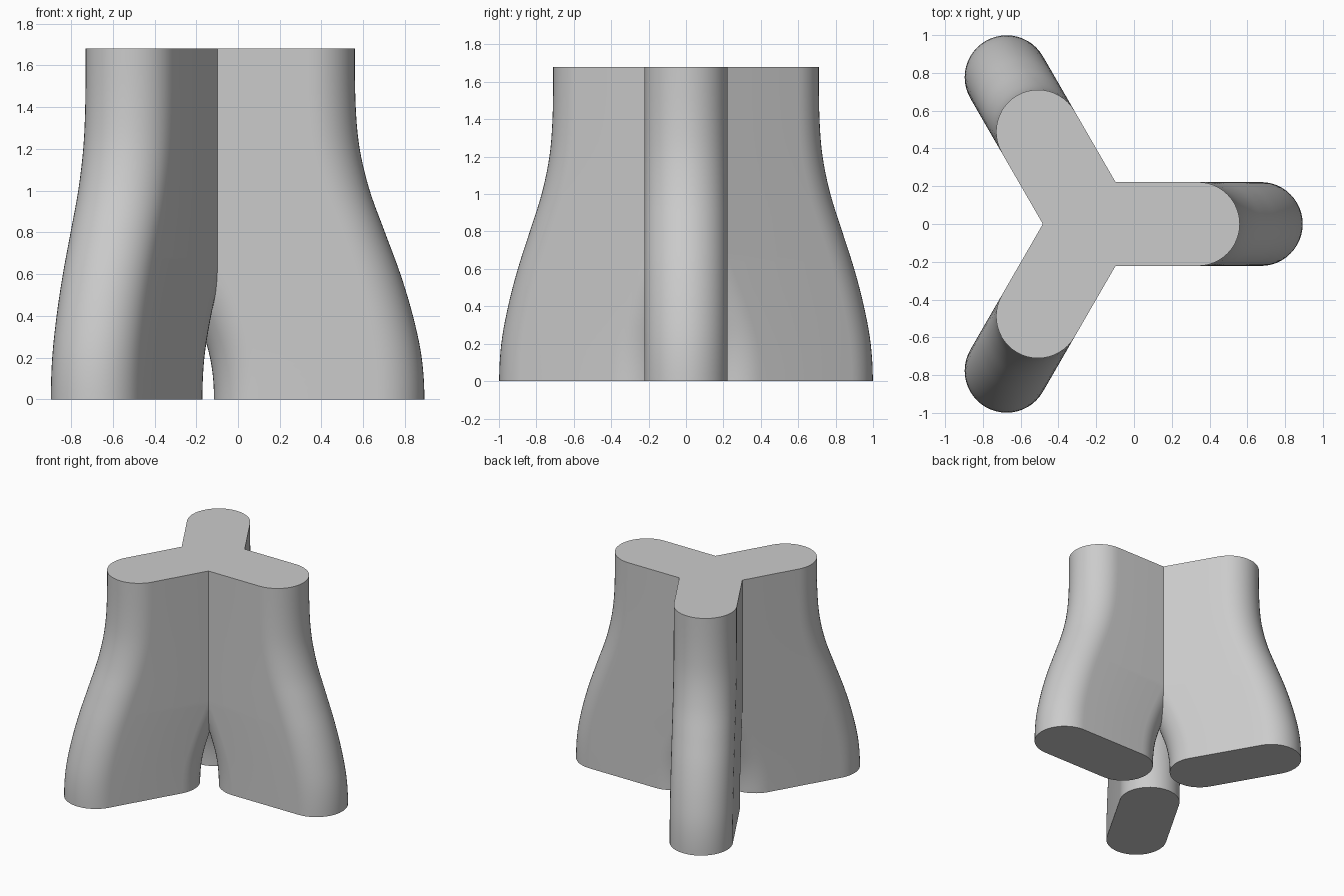
import bpy, bmesh, math
from mathutils import Matrix

cube = bpy.data.objects.get("Cube")
if cube:
    bpy.data.objects.remove(cube, do_unlink=True)

HUB_X = -0.226      # where the three legs meet
HALF_WIDTH = 0.222
HEIGHT = 1.68
LEVELS = 42
ARC = 24            # segments per rounded end

# Height, inner reach and outer reach of one leg, measured from the hub
STATIONS = [
    (0.0, 0.111, 1.119), (0.2, 0.092, 1.106), (0.4, 0.028, 1.064),
    (0.6, -0.06, 1.004), (0.8, -0.14, 0.93), (1.0, -0.18, 0.857),
    (1.2, -0.18, 0.809), (1.4, -0.18, 0.79), (HEIGHT, -0.18, 0.786),
]

grey = bpy.data.materials.new("plain grey")
grey.use_nodes = True
grey.diffuse_color = (0.6, 0.6, 0.6, 1)
grey.node_tree.nodes["Principled BSDF"].inputs["Base Color"].default_value = (0.6, 0.6, 0.6, 1)


def slope(i, k):
    """Slope of column k at station i; upright at both ends."""
    if i in (0, len(STATIONS) - 1):
        return 0
    a, b = STATIONS[i - 1], STATIONS[i + 1]
    return (b[k] - a[k]) / (b[0] - a[0])


def reach(z, k):
    """Smooth curve through the stations."""
    i = max(j for j in range(len(STATIONS) - 1) if STATIONS[j][0] <= z)
    a, b = STATIONS[i], STATIONS[i + 1]
    h = b[0] - a[0]
    t = (z - a[0]) / h
    s = t * t * (3 - 2 * t)
    return (a[k] + (b[k] - a[k]) * s + h * t * (1 - t) ** 2 * slope(i, k)
            - h * t * t * (1 - t) * slope(i + 1, k))


def loft_leg(bm):
    """Loft a round-ended slot section up the height of one leg along +x."""
    rings = []
    for level in range(LEVELS + 1):
        z = HEIGHT * level / LEVELS
        ends = (reach(z, 2) - HALF_WIDTH, reach(z, 1) + HALF_WIDTH)
        ring = []
        for side, centre in enumerate(ends):
            for j in range(ARC + 1):
                a = math.pi * (side + j / ARC - 0.5)
                ring.append(bm.verts.new((centre + HALF_WIDTH * math.cos(a),
                                          HALF_WIDTH * math.sin(a), z)))
        rings.append(ring)
    n = len(rings[0])
    for low, high in zip(rings, rings[1:]):
        for j in range(n):
            k = (j + 1) % n
            bm.faces.new((low[j], low[k], high[k], high[j]))
    bm.faces.new(rings[0][::-1])
    bm.faces.new(rings[-1])


bm = bmesh.new()
loft_leg(bm)

# Mitre the leg to its own third of the circle, so the legs meet without inner walls
for side in (1, -1):
    bmesh.ops.bisect_plane(
        bm, geom=bm.verts[:] + bm.edges[:] + bm.faces[:], dist=1e-6,
        plane_co=(0, 0, 0), plane_no=(-math.sin(math.pi / 3), side * 0.5, 0),
        clear_outer=True)

# Turn two copies around the hub and weld the mitres
leg = bm.verts[:] + bm.edges[:] + bm.faces[:]
for turn in (1, 2):
    copy = bmesh.ops.duplicate(bm, geom=leg)["geom"]
    bmesh.ops.rotate(bm, verts=[g for g in copy if isinstance(g, bmesh.types.BMVert)],
                     cent=(0, 0, 0), matrix=Matrix.Rotation(turn * math.tau / 3, 3, "Z"))
bmesh.ops.remove_doubles(bm, verts=bm.verts[:], dist=1e-4)
bmesh.ops.translate(bm, verts=bm.verts[:], vec=(HUB_X, 0, 0))

# Merge the flat top into a single face
bm.normal_update()
top = [f for f in bm.faces if all(v.co.z > HEIGHT - 1e-4 for v in f.verts)]
bmesh.ops.dissolve_faces(bm, faces=top)

mesh = bpy.data.meshes.new("three_legged_base")
bm.to_mesh(mesh)
bm.free()
mesh.materials.append(grey)
body = bpy.data.objects.new("three_legged_base", mesh)
bpy.context.collection.objects.link(body)

bpy.ops.object.select_all(action="DESELECT")
bpy.context.view_layer.objects.active = body
body.select_set(True)
bpy.ops.object.shade_smooth_by_angle(angle=math.radians(30))
